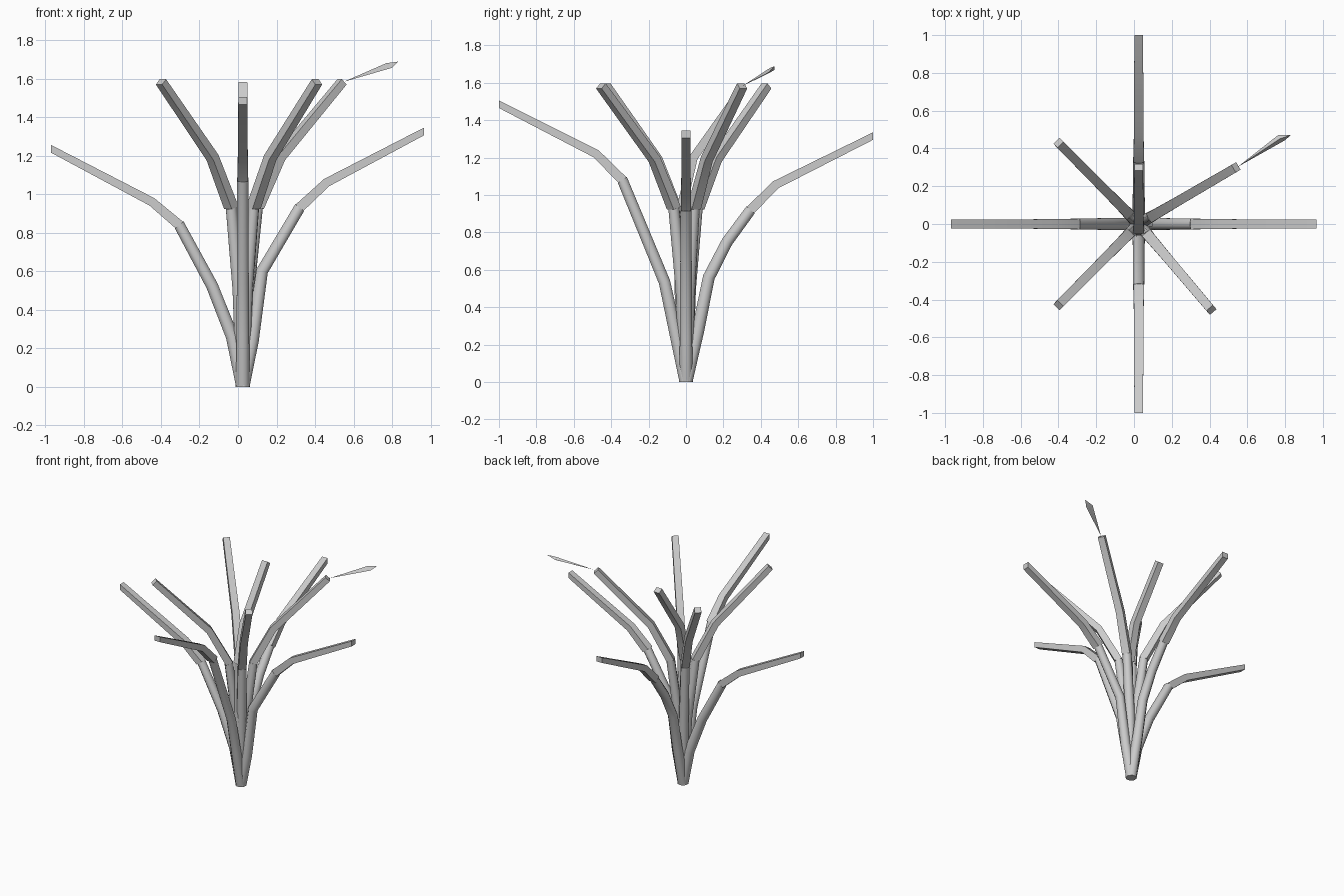
import bpy, bmesh
from math import pi, cos, sin, atan2, sqrt, radians
from mathutils import Vector

if "Cube" in bpy.data.objects:
    bpy.data.objects.remove(bpy.data.objects["Cube"])

ORIGIN = Vector((0.025, 0, 0))
UP = Vector((0, 0, 1))


def finish(bm, name):
    bmesh.ops.recalc_face_normals(bm, faces=bm.faces)
    me = bpy.data.meshes.new(name)
    bm.to_mesh(me)
    bm.free()
    ob = bpy.data.objects.new(name, me)
    bpy.context.collection.objects.link(ob)
    bpy.ops.object.select_all(action='DESELECT')
    ob.select_set(True)
    bpy.context.view_layer.objects.active = ob
    bpy.ops.object.shade_smooth_by_angle(angle=radians(50))


def sweep(bm, frames, sides, sizes):
    """Skin rings of `sides` points; frames = (centre, side axis, normal axis)."""
    rings = []
    for (c, u, v), (w, h) in zip(frames, sizes):
        k = 1 / cos(pi / sides)
        ring = []
        for i in range(sides):
            a = 2 * pi * (i + 0.5) / sides
            ring.append(bm.verts.new(c + u * (w * k * cos(a)) + v * (h * k * sin(a))))
        rings.append(ring)
    for r0, r1 in zip(rings, rings[1:]):
        for i in range(sides):
            j = (i + 1) % sides
            bm.faces.new((r0[i], r0[j], r1[j], r1[i]))
    bm.faces.new(rings[0][::-1])
    bm.faces.new(rings[-1])


def stem(name, angle, profile, split, upright_cap=False):
    """Round lower tube up to index `split`, square arm beyond it."""
    d = Vector((cos(angle), sin(angle), 0))
    side = Vector((-sin(angle), cos(angle), 0))
    pts = [ORIGIN + d * r + UP * z for r, z in profile]
    frames = []
    last = len(pts) - 1
    for i, p in enumerate(pts):
        t = Vector((0, 0, 0))
        if i > 0:
            t += (p - pts[i - 1]).normalized()
        if i < last:
            t += (pts[i + 1] - p).normalized()
        if i == 0:
            t = UP
        if i == last and upright_cap:
            t = d
        frames.append((p, side, side.cross(t.normalized())))
    bm = bmesh.new()
    low = frames[:split + 1]
    sweep(bm, low, 8, [(0.035 - 0.006 * i / split,) * 2 for i in range(len(low))])
    high = frames[split:]
    n = len(high) - 1
    sweep(bm, high, 4, [(0.028 - 0.005 * i / n, 0.026 - 0.006 * i / n) for i in range(n + 1)])
    finish(bm, name)


# Four long spreading stems
stem("right_stem", 0, [(0, 0), (.05, .24), (.10, .60), (.295, .93), (.435, 1.06), (.94, 1.325)], 3, True)
stem("left_stem", pi, [(0, 0), (.055, .26), (.16, .525), (.33, .84), (.472, .96), (.995, 1.235)], 3, True)
stem("back_stem", pi / 2, [(0, 0), (.065, .28), (.122, .56), (.22, .75), (.345, .92), (.48, 1.055), (1.0, 1.315)], 4, True)
stem("front_stem", -pi / 2, [(0, 0), (.06, .28), (.115, .535), (.34, 1.08), (.48, 1.22), (1.0, 1.485)], 3, True)

# Four upright diagonal stems, aimed at their tips
tips = {"back_right_stem": (.54, .30), "back_left_stem": (-.40, .43),
        "front_left_stem": (-.40, -.43), "front_right_stem": (.41, -.455)}
for name, (x, y) in tips.items():
    dx = x - ORIGIN.x
    r = sqrt(dx * dx + y * y)
    stem(name, atan2(y, dx),
         [(0, 0), (.03, .5), (.085, .93), (.37 * r, 1.19), (r, 1.583)], 2)

# Centre stem, leaning slightly forward then bending back
stem("centre_stem", pi / 2, [(0, 0), (-.03, .5), (-.025, .93), (.04, 1.2), (.30, 1.57)], 2)

# Thin leaf blade on the back right stem
bm = bmesh.new()
base = bm.verts.new((.548, .302, 1.583))
ring = [bm.verts.new(p) for p in ((.765, .472, 1.668), (.77, .45, 1.68),
                                  (.797, .442, 1.655), (.765, .44, 1.65))]
tip = bm.verts.new((.832, .472, 1.688))
for i in range(4):
    a, b = ring[i], ring[(i + 1) % 4]
    bm.faces.new((base, a, b))
    bm.faces.new((tip, b, a))
finish(bm, "leaf_blade")
